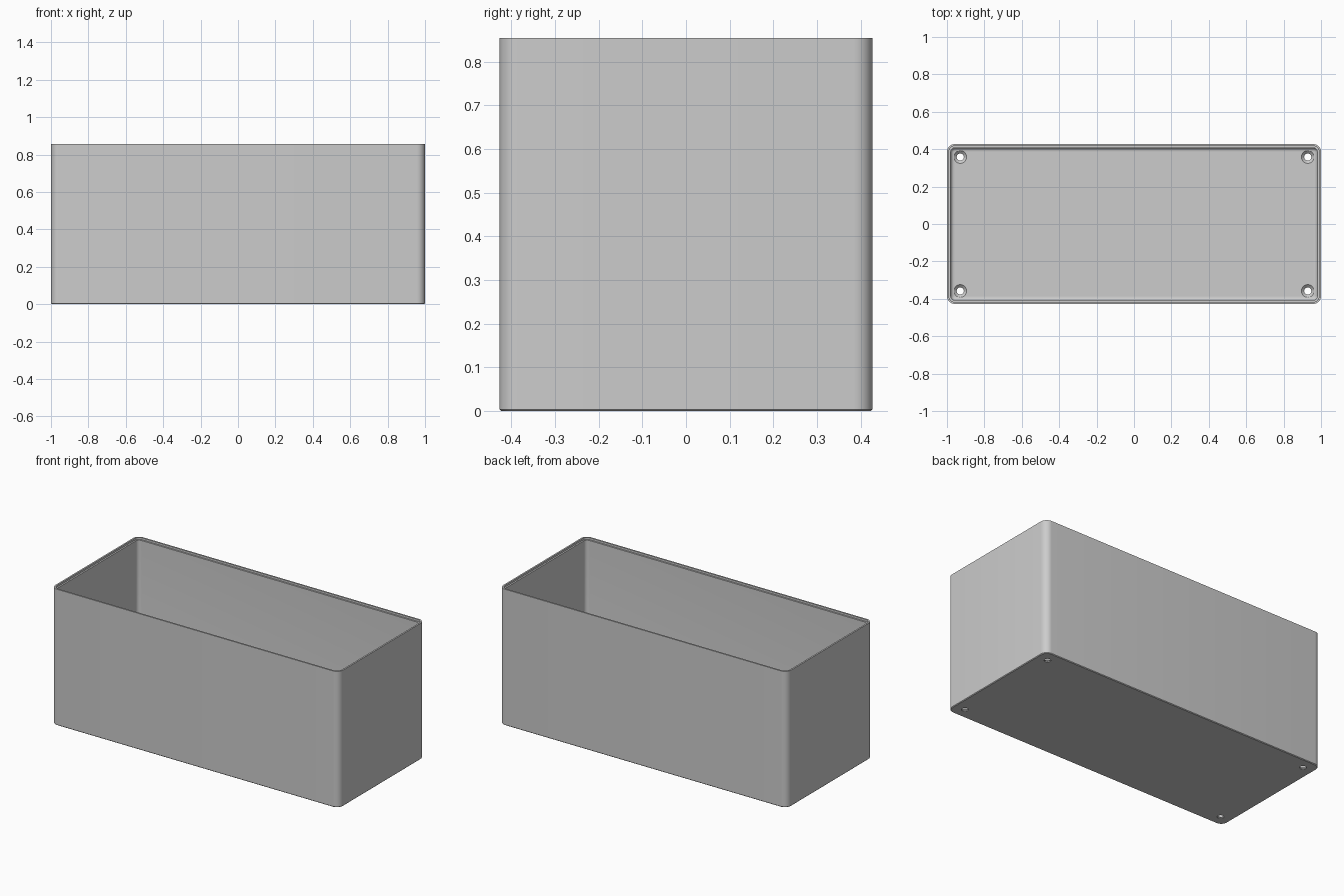
import bpy, bmesh
from math import cos, sin, pi

cube = bpy.data.objects.get("Cube")
if cube:
    bpy.data.objects.remove(cube, do_unlink=True)

HALF_X, HALF_Y, HEIGHT = 1.0, 0.4275, 0.855
CORNER = 0.043          # outer corner radius
WALL, FLOOR = 0.02, 0.02
FILLET = 0.02           # inner fillet between wall and floor
HOLE_X, HOLE_Y = 0.929, 0.358

grey = bpy.data.materials.new("light_grey")
grey.use_nodes = True
grey.diffuse_color = (0.604, 0.604, 0.604, 1)
grey.node_tree.nodes["Principled BSDF"].inputs["Base Color"].default_value = grey.diffuse_color


def rounded_ring(bm, inset, z, steps=8):
    """Loop of vertices around a rounded rectangle, inset from the outer wall."""
    radius = max(CORNER - inset, 0.004)
    cx, cy = HALF_X - inset - radius, HALF_Y - inset - radius
    ring = []
    for quarter, (sx, sy) in enumerate([(1, 1), (-1, 1), (-1, -1), (1, -1)]):
        for i in range(steps + 1):
            a = (quarter + i / steps) * pi / 2
            ring.append(bm.verts.new((sx * cx + radius * cos(a), sy * cy + radius * sin(a), z)))
    return ring


def finish(bm, name):
    bmesh.ops.recalc_face_normals(bm, faces=bm.faces)
    mesh = bpy.data.meshes.new(name)
    bm.to_mesh(mesh)
    bm.free()
    obj = bpy.data.objects.new(name, mesh)
    bpy.context.collection.objects.link(obj)
    mesh.materials.append(grey)
    return obj


# Open box: (inset, z) profile from the outer base, over the stepped rim, to the floor
profile = [(0.004, 0), (0, 0.004), (0, HEIGHT), (WALL / 2, HEIGHT),
           (WALL / 2, HEIGHT - 0.012), (WALL, HEIGHT - 0.012)]
for i in range(7):
    a = i / 6 * pi / 2
    profile.append((WALL + FILLET * (1 - cos(a)), FLOOR + FILLET * (1 - sin(a))))

bm = bmesh.new()
rings = [rounded_ring(bm, inset, z) for inset, z in profile]
for low, high in zip(rings, rings[1:]):
    for i in range(len(low)):
        j = (i + 1) % len(low)
        bm.faces.new((low[i], low[j], high[j], high[i]))
bm.faces.new(rings[0])
bm.faces.new(rings[-1])
box = finish(bm, "open_box")

# Countersunk screw hole cutters, one per corner
bm = bmesh.new()
sides = 32
cutter_profile = [(0.019, -0.02), (0.019, 0.006), (0.034, FLOOR), (0.034, FLOOR + 0.03)]
for sx in (-1, 1):
    for sy in (-1, 1):
        rings = [[bm.verts.new((sx * HOLE_X + r * cos(2 * pi * i / sides),
                                sy * HOLE_Y + r * sin(2 * pi * i / sides), z))
                  for i in range(sides)] for r, z in cutter_profile]
        for low, high in zip(rings, rings[1:]):
            for i in range(sides):
                j = (i + 1) % sides
                bm.faces.new((low[i], low[j], high[j], high[i]))
        bm.faces.new(rings[0])
        bm.faces.new(rings[-1])
cutter = finish(bm, "screw_hole_cutter")
cutter.hide_render = True
cutter.hide_viewport = True

# Cut the holes and shade the rounded corners smooth
cut = box.modifiers.new("screw_holes", "BOOLEAN")
cut.operation = "DIFFERENCE"
cut.solver = "EXACT"
cut.object = cutter
bpy.context.view_layer.objects.active = box
box.select_set(True)
bpy.ops.object.modifier_apply(modifier=cut.name)
bpy.data.objects.remove(cutter, do_unlink=True)
bpy.ops.object.shade_smooth_by_angle(angle=pi / 6)
